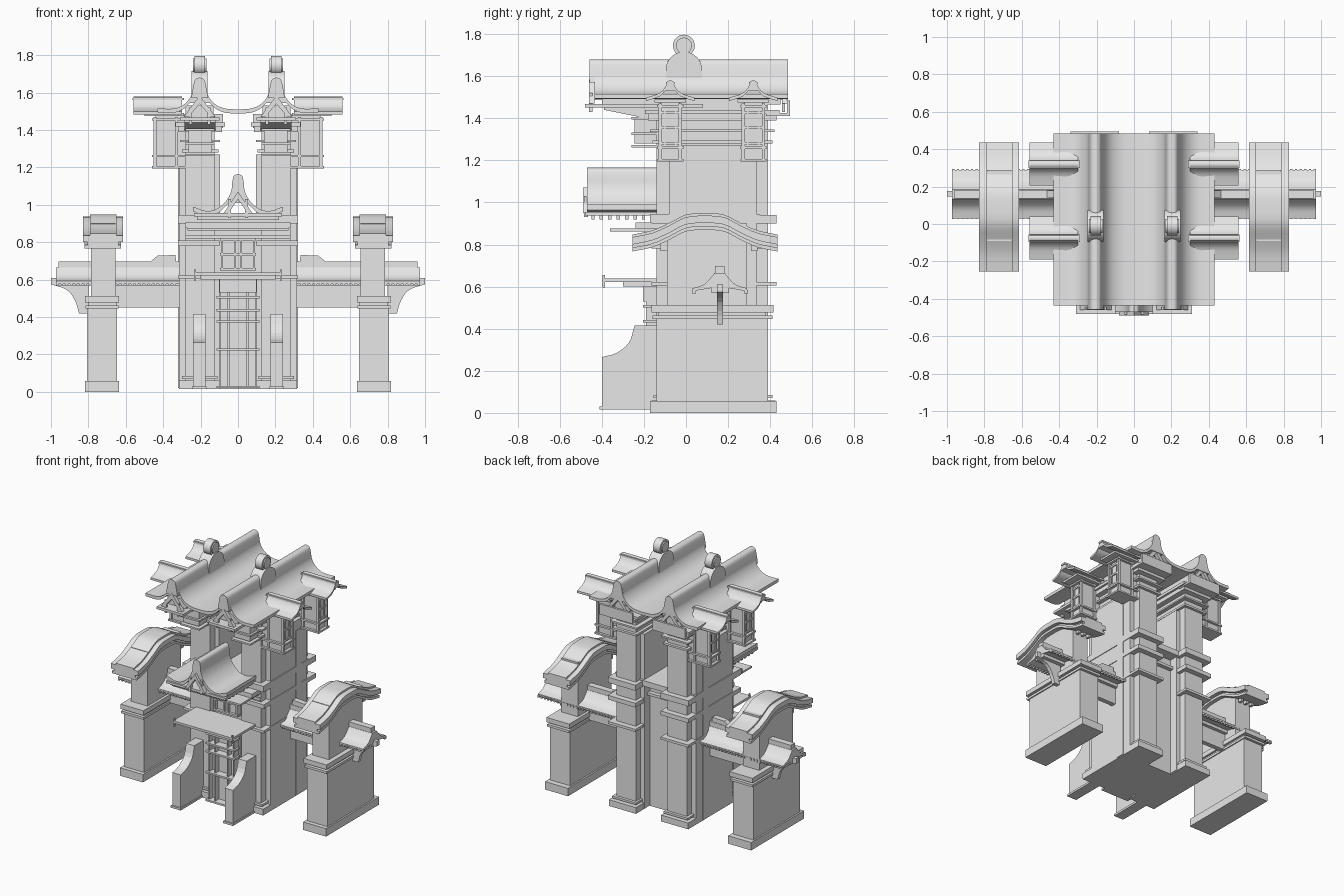
import bpy, bmesh, math
from mathutils import Vector

if "Cube" in bpy.data.objects:
    bpy.data.objects.remove(bpy.data.objects["Cube"])

stone = bpy.data.materials.new("pale_grey_stone")
stone.use_nodes = True
GREY = (0.8, 0.8, 0.8, 1)
stone.diffuse_color = GREY
stone.node_tree.nodes["Principled BSDF"].inputs["Base Color"].default_value = GREY
curved = []


def finish(name, bm, mirror=False):
    bmesh.ops.recalc_face_normals(bm, faces=bm.faces)
    mesh = bpy.data.meshes.new(name)
    bm.to_mesh(mesh)
    bm.free()
    mesh.materials.append(stone)
    ob = bpy.data.objects.new(name, mesh)
    bpy.context.collection.objects.link(ob)
    if mirror:
        mod = ob.modifiers.new("mirror", 'MIRROR')
        mod.use_mirror_merge = False
    return ob


def box(name, x, y, z, mirror=False):
    bm = bmesh.new()
    bmesh.ops.create_cube(bm, size=1)
    for v in bm.verts:
        v.co = Vector([(r[0] + r[1]) / 2 + c * (r[1] - r[0]) for r, c in zip((x, y, z), v.co)])
    return finish(name, bm, mirror)


def prism(name, outline, axis, span, mirror=False, smooth=False):
    """Extrude a (side, height) outline along x or y."""
    bm = bmesh.new()
    rings = []
    for s in span:
        rings.append([bm.verts.new((s, a, b) if axis == 'x' else (a, s, b)) for a, b in outline])
    bm.faces.new(rings[0])
    bm.faces.new(rings[1][::-1])
    n = len(outline)
    for i in range(n):
        j = (i + 1) % n
        bm.faces.new((rings[0][i], rings[0][j], rings[1][j], rings[1][i]))
    ob = finish(name, bm, mirror)
    if smooth:
        curved.append(ob)
    return ob


def spline(points, steps=4):
    """Catmull-Rom curve through a few points."""
    p = [Vector(q) for q in points]
    p = [2 * p[0] - p[1]] + p + [2 * p[-1] - p[-2]]
    out = []
    for i in range(1, len(p) - 2):
        a, b, c, d = p[i - 1:i + 3]
        for k in range(steps):
            t = k / steps
            out.append(0.5 * (2 * b + (c - a) * t + (2 * a - 5 * b + 4 * c - d) * t * t
                              + (3 * b - a - 3 * c + d) * t ** 3))
    return [tuple(q) for q in out + [p[-2]]]


def slab(line, thick, ceiling=9.0):
    """Close a top line into a sheet whose underside never passes the ceiling."""
    return line + [(a, min(b - thick, ceiling)) for a, b in reversed(line)]


def both(half, centre=0):
    return [(centre - a, b) for a, b in reversed(half)] + [(centre + a, b) for a, b in half[1:]]


# Twin towers: shafts, side wings and bases
box("tower_shaft", (.125, .28), (-.14, .39), (.02, 1.48), True)
box("tower_wing", (.095, .315), (-.08, .335), (.02, 1.27), True)
box("tower_wing_rib", (.1, .32), (.2, .265), (.02, 1.2), True)
box("tower_base", (.1, .315), (-.165, .425), (.015, .06), True)
box("tower_base_trim", (.11, .3), (-.155, .41), (.07, .085), True)
box("gate_wall", (-.13, .13), (-.1, .27), (.015, .93))
for z, h in ((.605, .018), (.78, .03), (.9, .04)):
    box("tower_belt", (.1, .32), (-.165, .43), (z, z + h), True)
box("belt_bridge", (-.32, .32), (-.17, .35), (.905, .945))
box("lower_bridge", (-.28, .28), (-.15, .3), (.82, .84))

# Tower capitals
for z, h, g in ((1.28, .015, .02), (1.335, .012, .03), (1.39, .03, .04), (1.42, .02, .055)):
    box("capital_plate", (.125 - g, .28 + g), (-.14 - g, .39 + g), (z, z + h), True)
box("front_bracket_block", (.14, .265), (-.245, -.14), (1.28, 1.4), True)
for z in (1.26, 1.32, 1.395):
    box("bracket_tray", (.125, .28), (-.26, -.13), (z, z + .012), True)
prism("front_brace", [(-.39, 1.44), (-.14, 1.39), (-.14, 1.46), (-.39, 1.46)], 'x', (.12, .285), True)
box("front_eave_plate", (.1, .31), (-.48, .08), (1.45, 1.468), True)
box("back_eave_plate", (.08, .34), (.38, .495), (1.41, 1.425), True)
box("back_eave_board", (.08, .34), (.48, .495), (1.425, 1.485), True)

# Double top roof with two ridges
ridge = [(0, 1.51), (.07, 1.515), (.125, 1.54), (.16, 1.585), (.172, 1.64), (.182, 1.67), (.205, 1.68),
         (.228, 1.67), (.238, 1.64), (.25, 1.585), (.285, 1.54), (.34, 1.515), (.43, 1.515)]
prism("top_roof", slab(both(spline(ridge)), .022, 1.545), 'y', (-.435, .485), smooth=True)
cap = spline([(.16, 1.57), (.172, 1.64), (.182, 1.67), (.205, 1.68), (.228, 1.67), (.238, 1.64), (.25, 1.57)])
prism("ridge_cap", cap, 'y', (-.458, .475), True, True)
box("roof_beam", (.13, .28), (-.4, .45), (1.465, 1.53), True)
for y in (-.46, .455):
    for s in (-1, 1):
        gable = [(.205, 1.585), (.205 + s * .085, 1.47), (.205 + s * .06, 1.47), (.205, 1.54)]
        prism("gable_board", gable, 'y', (y, y + .025), True)
        a = .205 + s * .05
        box("gable_leg", (a - .008, a + .008), (y, y + .015), (1.43, 1.52), True)

# Ridge ornaments
arch = [(-.01 + .086 * math.cos(t), 1.63 + .086 * math.sin(t))
        for t in [math.pi * i / 20 for i in range(21)]]
prism("ornament_arch", [(.076, 1.58)] + arch + [(-.096, 1.58)], 'x', (.162, .248), True, True)
for r, w in ((.052, .028), (.038, .036)):
    disc = [(-.01 + r * math.cos(t), 1.745 + r * math.sin(t))
            for t in [math.tau * i / 28 for i in range(28)]]
    prism("ornament_disc", disc, 'x', (.205 - w, .205 + w), True, True)

# Four hanging window bays with their own small roofs
for y in (-.075, .32):
    box("bay_body", (.27, .44), (y - .045, y + .045), (1.205, 1.48), True)
    for s in (-1, 1):
        box("bay_post", (.435, .453), (y + s * .048 - .008, y + s * .048 + .008), (1.2, 1.47), True)
        box("bay_inner_post", (.32, .336), (y + s * .048 - .008, y + s * .048 + .008), (1.2, 1.47), True)
        box("bay_window_post", (.44, .447), (y + s * .026 - .004, y + s * .026 + .004), (1.27, 1.44), True)
    for z in (1.195, 1.255, 1.45):
        box("bay_tray", (.28, .46), (y - .062, y + .062), (z, z + .012), True)
    for z in (1.275, 1.35, 1.42):
        box("bay_window_bar", (.44, .448), (y - .042, y + .042), (z, z + .012), True)
    half = spline([(0, 1.58), (.014, 1.575), (.02, 1.555), (.05, 1.52), (.115, 1.498)], 3)
    prism("bay_roof", slab(both(half, y), .016, 1.53), 'x', (.3, .56), True, True)
    box("bay_ridge", (.29, .565), (y - .02, y + .02), (1.56, 1.572), True)
    box("bay_roof_beam", (.29, .5), (y - .075, y + .075), (1.475, 1.49), True)

# Small front roof above the gate
half = spline([(0, 1.165), (.022, 1.155), (.03, 1.125), (.036, 1.075), (.06, 1.025),
               (.11, .98), (.17, .967), (.24, .99)])
prism("gate_roof", slab(both(half), .025, 1.01), 'y', (-.47, -.14), smooth=True)
for s in (-1, 1):
    prism("gate_gable_board", [(0, 1.07), (s * .08, .95), (s * .055, .95), (0, 1.03)], 'y', (-.49, -.46))
    box("gate_gable_leg", (s * .045 - .008, s * .045 + .008), (-.485, -.465), (.93, 1.03))
box("gate_eave_plate", (-.235, .235), (-.48, -.14), (.938, .955))
box("gate_eave_tray", (-.27, .27), (-.36, -.13), (.862, .875))
box("gate_beam", (-.28, .28), (-.24, -.13), (.875, .905))
for i in range(8):
    y = -.45 + i * .04
    box("gate_rafter", (-.22, .22), (y, y + .016), (.918, .938))

# Awning, window and lattice door
box("awning", (-.235, .235), (-.4, -.13), (.622, .638))
box("awning_beam", (-.2, .2), (-.3, -.13), (.6, .622))
box("awning_post", (.225, .235), (-.397, -.385), (.595, .655), True)
box("door_panel", (-.095, .095), (-.15, -.1), (.02, .61))
box("door_lintel", (-.1, .1), (-.205, -.1), (.53, .6))
for x in (.045, .092):
    box("door_post", (x, x + .01), (-.19, -.14), (.02, .6), True)
for z in (.02, .22, .37, .43, .5):
    box("door_rail", (-.115, .115), (-.205, -.14), (z, z + .012))
box("upper_window", (-.09, .09), (-.12, -.1), (.65, .82))
for x in (.01, .08):
    box("window_post", (x, x + .012), (-.14, -.1), (.65, .82), True)
for z in (.65, .73, .81):
    box("window_rail", (-.095, .095), (-.14, -.1), (z, z + .012))

# Front buttresses
curve = spline([(-.4, .265), (-.33, .285), (-.27, .335), (-.245, .415)], 3)
prism("buttress", [(-.12, .02), (-.4, .02)] + curve + [(-.12, .415)], 'x', (.175, .24), True)
box("buttress_base", (.168, .247), (-.41, -.13), (.015, .03), True)

# Outer piers with humped roofs
box("pier", (.647, .807), (-.14, .39), (.03, .46), True)
box("pier_base", (.636, .818), (-.17, .43), (0, .057), True)
box("pier_lower_trim", (.64, .815), (-.16, .41), (.445, .462), True)
box("pier_cap", (.636, .818), (-.165, .415), (.478, .512), True)
box("pier_neck", (.65, .8), (-.13, .38), (.45, .49), True)
box("pier_upper", (.655, .785), (-.09, .29), (.5, .9), True)
hump = spline([(-.255, .835), (-.16, .855), (-.08, .89), (0, .93), (.09, .937),
               (.18, .93), (.26, .89), (.34, .855), (.435, .835)], 3)
for name, x, dz, t in (("pier_roof_top", (.65, .79), .012, .04), ("pier_roof", (.615, .83), 0, .035),
                       ("pier_roof_middle", (.64, .805), -.03, .025), ("pier_roof_lower", (.625, .82), -.05, .018)):
    prism(name, slab([(a, b + dz) for a, b in hump], t), 'x', x, True, True)
for y in (-.12, .31):
    for x in (.665, .71, .755):
        box("pier_bracket", (x, x + .02), (y, y + .03), (.77, .83), True)

# Side walls between towers and piers, with tiled roofs
box("side_wall", (.3, .66), (.145, .18), (.45, .62), True)
box("side_wall_beam", (.3, .97), (.12, .205), (.57, .6), True)
half = spline([(.025, .665), (.04, .645), (.075, .61), (.13, .592)], 3)
for s in (-1, 1):
    side = [(.16 + s * a, b) for a, b in half]
    prism("side_roof", [(.16, .665)] + side + [(side[-1][0], .578), (.16, .6)], 'x', (.315, .972), True, True)
box("side_ridge", (.315, .96), (.137, .183), (.66, .698), True)
prism("ridge_end", [(.33, .695), (.47, .695), (.43, .728), (.335, .732)], 'y', (.14, .18), True)
for i in range(26):
    x = .335 + i * .025
    for y in (.028, .275):
        box("side_roof_tooth", (x, x + .012), (y, y + .02), (.568, .585), True)
foot = spline([(.85, .42), (.87, .485), (.915, .545), (1.0, .575)], 3)
prism("end_bracket", [(.8, .42)] + foot + [(1.0, .61), (.8, .61)], 'y', (.148, .176), True)

# Smooth shading on curved parts only
bpy.ops.object.select_all(action='DESELECT')
for ob in curved:
    ob.select_set(True)
bpy.context.view_layer.objects.active = curved[0]
bpy.ops.object.shade_smooth_by_angle(angle=math.radians(30))
